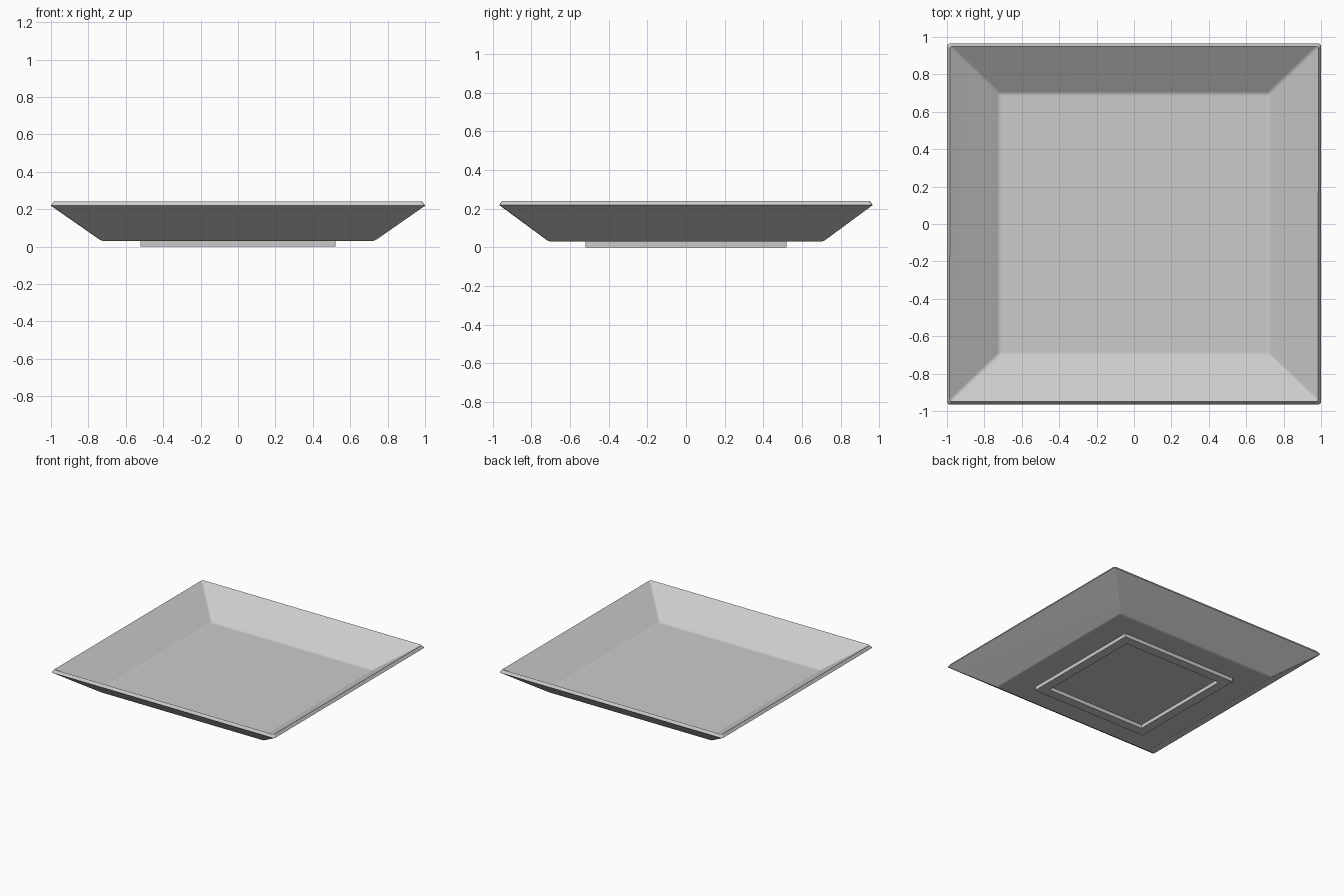
import bpy, bmesh
from math import radians

if "Cube" in bpy.data.objects:
    bpy.data.objects.remove(bpy.data.objects["Cube"])


def lofted_rects(name, rings, close_ends, bevel=0.0):
    """Loft rectangles (half x, half y, z); cap both ends or join last to first."""
    bm = bmesh.new()
    loops = [[bm.verts.new((sx * x, sy * y, z))
              for sx, sy in ((1, 1), (-1, 1), (-1, -1), (1, -1))]
             for x, y, z in rings]
    n = len(loops)
    for i in range(n - 1 if close_ends else n):
        a, b = loops[i], loops[(i + 1) % n]
        for k in range(4):
            j = (k + 1) % 4
            bm.faces.new((a[k], a[j], b[j], b[k]))
    if close_ends:
        bm.faces.new(loops[0])
        bm.faces.new(loops[-1])
    bmesh.ops.recalc_face_normals(bm, faces=bm.faces)
    if bevel:
        # round the floor edges and wall corners, leaving the rim edges crisp
        rim = set(loops[1] + loops[2])
        edges = [e for e in bm.edges
                 if not (set(e.verts) <= rim
                         and abs(e.verts[0].co.z - e.verts[1].co.z) < 1e-5)]
        bmesh.ops.bevel(bm, geom=edges, offset=bevel, offset_type='OFFSET',
                        segments=3, profile=0.5, affect='EDGES',
                        clamp_overlap=True)
    mesh = bpy.data.meshes.new(name)
    bm.to_mesh(mesh)
    bm.free()
    obj = bpy.data.objects.new(name, mesh)
    bpy.context.collection.objects.link(obj)
    return obj


# Plate body: outer base, outer rim, inner rim, inner floor
plate = lofted_rects("plate_body", [
    (0.73, 0.71, 0.03),
    (1.00, 0.965, 0.218),
    (0.985, 0.95, 0.24),
    (0.72, 0.697, 0.06),
], True, bevel=0.012)
bpy.context.view_layer.objects.active = plate
plate.select_set(True)
bpy.ops.object.shade_smooth_by_angle(angle=radians(40))
weighted = plate.modifiers.new("even_shading", 'WEIGHTED_NORMAL')
weighted.keep_sharp = True

# Square foot ring under the plate
lofted_rects("foot_ring", [
    (0.52, 0.52, 0.0),
    (0.52, 0.52, 0.035),
    (0.445, 0.445, 0.035),
    (0.445, 0.445, 0.0),
], False)
